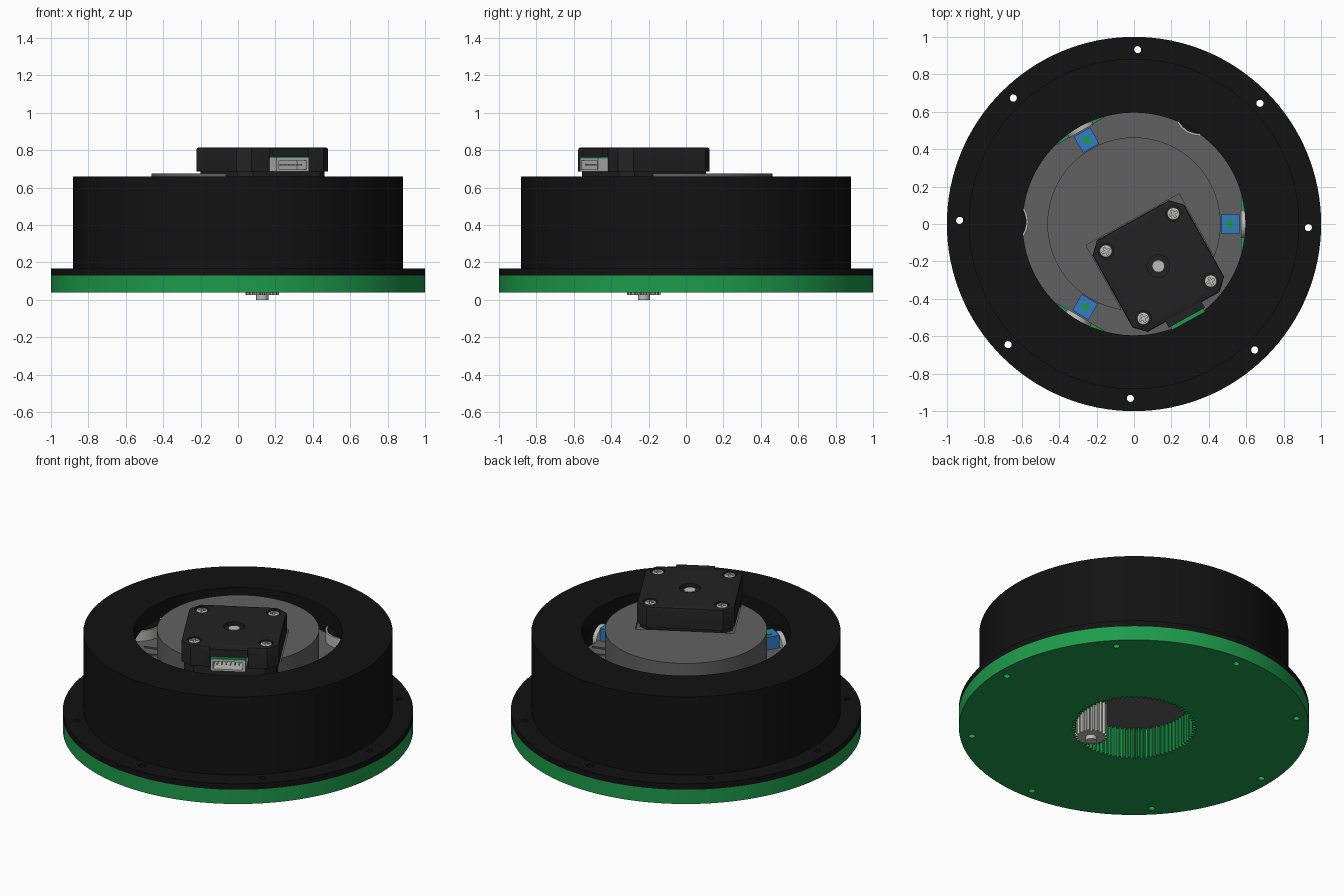
import bpy, bmesh
from math import sin, cos, pi, radians
from mathutils import Matrix, Vector

if "Cube" in bpy.data.objects:
    bpy.data.objects.remove(bpy.data.objects["Cube"])


def mat(name, c):
    m = bpy.data.materials.new(name)
    m.diffuse_color = (*c, 1)
    m.use_nodes = True
    m.node_tree.nodes["Principled BSDF"].inputs["Base Color"].default_value = m.diffuse_color
    return m


BLACK = mat("black", (.006, .006, .006))
DARK = mat("charcoal", (.016, .016, .017))
GREEN = mat("green", (.012, .33, .07))
BLUE = mat("blue", (.03, .2, .6))
GREY = mat("mid_grey", (.12, .12, .12))
LIGHT = mat("light_grey", (.5, .5, .48))


def finish(bm, name, m, smooth=True):
    bmesh.ops.recalc_face_normals(bm, faces=bm.faces)
    me = bpy.data.meshes.new(name)
    bm.to_mesh(me)
    bm.free()
    ob = bpy.data.objects.new(name, me)
    bpy.context.collection.objects.link(ob)
    if m:
        me.materials.append(m)
    if smooth:
        bpy.ops.object.select_all(action='DESELECT')
        ob.select_set(True)
        bpy.context.view_layer.objects.active = ob
        bpy.ops.object.shade_smooth_by_angle(angle=radians(30))
    return ob


def lathe(name, profile, m, n=96):
    """Revolve a closed (r, z) profile about z."""
    bm = bmesh.new()
    rows = [[bm.verts.new((r * cos(2*pi*i/n), r * sin(2*pi*i/n), z)) for r, z in profile] for i in range(n)]
    k = len(profile)
    for i in range(n):
        a, b = rows[i], rows[(i + 1) % n]
        for j in range(k):
            bm.faces.new((a[j], b[j], b[(j + 1) % k], a[(j + 1) % k]))
    return finish(bm, name, m)


def prism(name, pts, z0, z1, m, bevel=0, smooth=True):
    """Extrude an outline upwards, optionally rounding the top rim."""
    bm = bmesh.new()
    f = bm.faces.new([bm.verts.new((x, y, z0)) for x, y in pts])
    up = bmesh.ops.extrude_face_region(bm, geom=[f])['geom']
    bmesh.ops.translate(bm, verts=[v for v in up if isinstance(v, bmesh.types.BMVert)], vec=(0, 0, z1 - z0))
    if bevel:
        rim = [e for e in bm.edges if all(v.co.z > z1 - 1e-5 for v in e.verts)]
        bmesh.ops.bevel(bm, geom=rim, offset=bevel, segments=2, affect='EDGES', profile=.5)
    return finish(bm, name, m, smooth)


def circle(r, n=32, c=(0, 0)):
    return [(c[0] + r*cos(2*pi*i/n), c[1] + r*sin(2*pi*i/n)) for i in range(n)]


def rect(x0, x1, y0, y1):
    return [(x0, y0), (x1, y0), (x1, y1), (x0, y1)]


def gear(teeth, root, tip):
    return [(r*cos(a), r*sin(a)) for t in range(teeth)
            for f, r in ((0, root), (.3, root), (.45, tip), (.75, tip))
            for a in [2*pi*(t + f)/teeth]]


def cut(ob, cutter):
    cutter.hide_render = True
    cutter.hide_set(True)
    mod = ob.modifiers.new("cut", 'BOOLEAN')
    mod.operation = 'DIFFERENCE'
    mod.object = cutter
    mod.solver = 'EXACT'


def many(name, centres, r, z0, z1, n=20):
    """Several upright cylinders in one cutter mesh."""
    bm = bmesh.new()
    for x, y in centres:
        bmesh.ops.create_cone(bm, cap_ends=True, segments=n, radius1=r, radius2=r, depth=z1 - z0,
                              matrix=Matrix.Translation((x, y, (z0 + z1) / 2)))
    return finish(bm, name, None, False)


# bolt holes shared by flange and base
bolts = many("bolt_hole_cutter", [(.932*cos(radians(45*i - 1.2)), .932*sin(radians(45*i - 1.2))) for i in range(8)],
             .019, 0, .3)

# green base with a raised internal ring gear
base = prism("ring_gear_base", circle(1, 128), .04, .13, GREEN)
hub = prism("ring_gear_hub", circle(.44, 96), .13, .23, GREEN)
bore = prism("ring_gear_bore_cutter", gear(80, .335, .355), 0, .3, None, smooth=False)
for o in (base, hub):
    cut(o, bore)
cut(base, bolts)

# black housing: flange, wall and top lip
housing = lathe("housing", [(1, .13), (1, .167), (.883, .167), (.883, .66), (.595, .66),
                            (.595, .56), (.80, .56), (.80, .13)], BLACK, 128)
cut(housing, bolts)

# rotating carriage: lower deck with three flats, and round top
deck_pts = []
for x, y in circle(.64, 180):
    d = max(x*cos(radians(a)) + y*sin(radians(a)) for a in (0, 120, 240))
    s = min(1, .575 / d)
    deck_pts.append((x*s, y*s))
prism("carriage_deck", deck_pts, .235, .47, GREY)
carriage = prism("carriage_top", circle(.463, 96), .47, .675, GREY)

# deck ribs
for i in range(12):
    a = radians(30*i + 10*(-1)**i + 5)
    o = prism("deck_rib", rect(.46, .57, -.004, .004), .47, .478, GREY, smooth=False)
    o.rotation_euler.z = a

# blue roller blocks with green pins and outer rollers
for a in (0, 119.5, 239.5):
    R = radians(a)
    parts = [prism("roller_block", rect(.465, .565, -.05, .05), .45, .55, BLUE, smooth=False),
             prism("block_pin", circle(.023, 24, (.515, 0)), .55, .553, GREEN)]
    for o in parts:
        o.rotation_euler.z = R
    roller = prism("outer_roller", circle(.075, 40), .572, .6, LIGHT)
    roller.matrix_world = Matrix.Rotation(R, 4, 'Z') @ Matrix.Translation((0, 0, .47)) @ Matrix.Rotation(pi/2, 4, 'Y')

# upright guide rollers tucked under the lip
for a in (60, 179, 300):
    c = (.70*cos(radians(a)), .70*sin(radians(a)))
    prism("guide_roller", circle(.135, 48, c), .47, .535, LIGHT)
    prism("guide_roller_cap", circle(.125, 48, c), .535, .54, BLACK)

# motor, built at its own origin and turned into place
PLACE = Matrix.Translation((.13, -.225, 0)) @ Matrix.Rotation(radians(29), 4, 'Z')


def place(o):
    o.matrix_world = PLACE
    return o


def chamfered(h, c):
    return [(h, -h+c), (h, h-c), (h-c, h), (-h+c, h), (-h, h-c), (-h, -h+c), (-h+c, -h), (h-c, -h)]


cut(carriage, place(prism("motor_pocket_cutter", rect(-.284, .284, -.284, .284), .655, .8, None, smooth=False)))
place(prism("motor_core", chamfered(.265, .06), .5, .69, DARK, smooth=False))
cap = place(prism("motor_cap", chamfered(.28, .06), .685, .815, DARK, .012))
S = .206
corners = [(x, y) for x in (-S, S) for y in (-S, S)]
cut(cap, place(many("screw_recess_cutter", corners, .042, .795, .9, 32)))
cut(cap, place(many("shaft_recess_cutter", [(0, 0)], .06, .795, .9, 40)))
cut(cap, place(prism("socket_notch_cutter", rect(-.11, .11, -.32, -.2), .6, .765, None, smooth=False)))

# cap screws with crossed slots
for c in corners:
    head = place(prism("cap_screw", circle(.034, 32, c), .79, .812, LIGHT, .006))
    for w, h in ((.022, .005), (.005, .022)):
        cut(head, place(prism("slot_cutter", rect(c[0]-w, c[0]+w, c[1]-h, c[1]+h), .803, .9, None, smooth=False)))

# wire socket: hood, board, open shell and pins
place(prism("socket_hood", rect(-.11, .11, -.315, -.27), .765, .812, DARK, smooth=False))
place(prism("socket_board", rect(-.1, .1, -.335, -.2), .757, .765, GREEN, smooth=False))
shell = place(prism("socket_shell", rect(-.1, .1, -.335, -.2), .685, .757, LIGHT, smooth=False))
cut(shell, place(prism("socket_cutter", rect(-.085, .085, -.4, -.23), .697, .745, None, smooth=False)))
for i in range(6):
    x = -.0625 + .025*i
    place(prism("socket_pin", rect(x-.004, x+.004, -.32, -.225), .717, .725, LIGHT, smooth=False))

# shaft and pinion meshing with the ring gear
place(prism("motor_shaft", circle(.033), 0, .805, LIGHT))
place(prism("pinion", gear(20, .075, .09), .026, .233, LIGHT, smooth=False))
